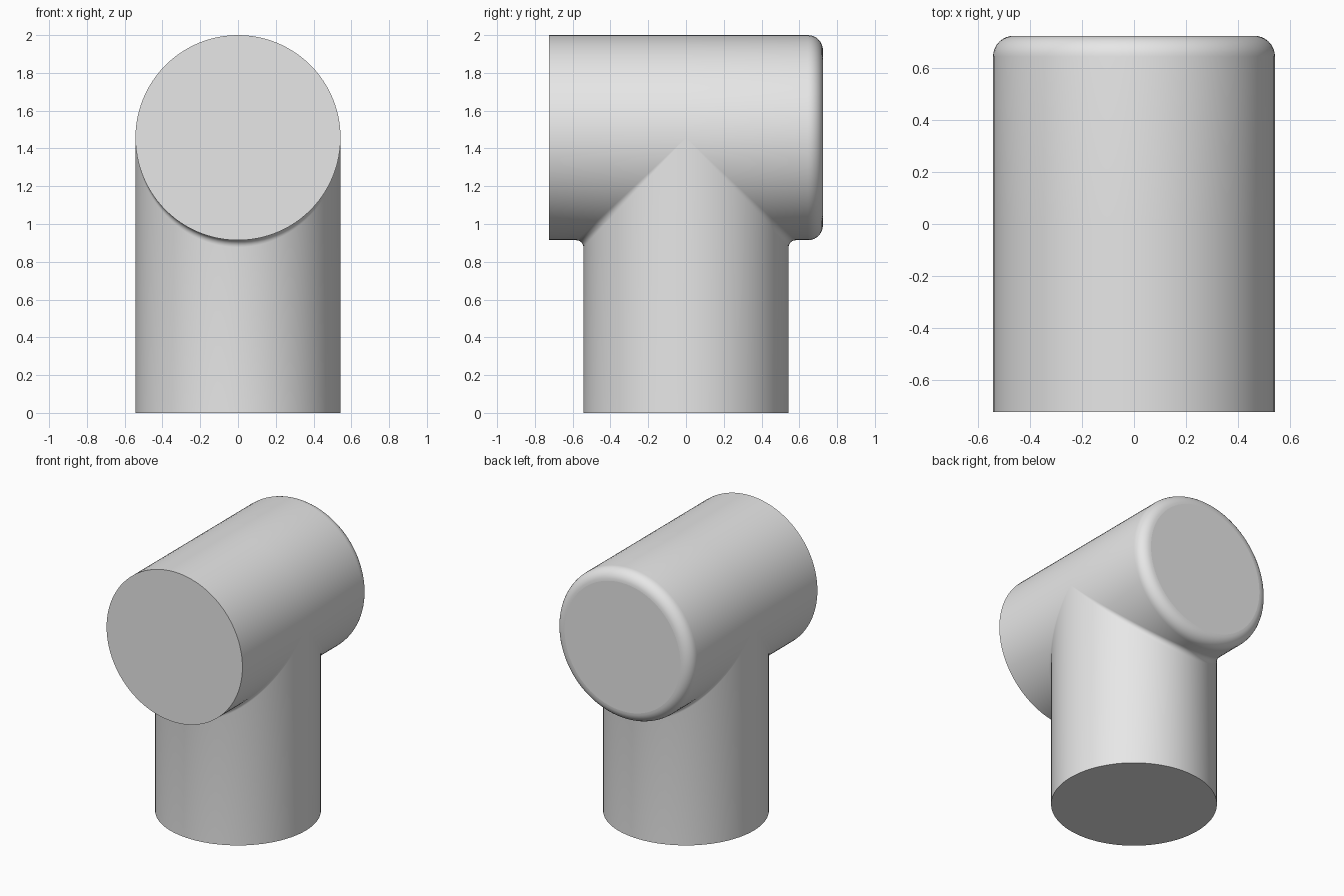
import bpy, bmesh
from math import sin, cos, pi
from mathutils import Vector

cube = bpy.data.objects.get("Cube")
if cube:
    bpy.data.objects.remove(cube, do_unlink=True)

RADIUS = 0.543            # both pipes
HALF_LENGTH = 0.725       # horizontal pipe
AXIS_Z = 2 - RADIUS
FILLET = 0.037            # inner blend where the pipes meet
ROUND = 0.08              # rounded rear edge
HALF_SEGMENTS = 48
FILLET_STEPS = 6
ROUND_STEPS = 8


def rear_edge(direction):
    """Points along the rounded rear end, in one radial direction."""
    points = []
    for k in range(ROUND_STEPS + 1):
        t = k / ROUND_STEPS * pi / 2
        p = direction * (RADIUS - ROUND + ROUND * cos(t))
        points.append(p + Vector((0, HALF_LENGTH - ROUND + ROUND * sin(t), AXIS_Z)))
    return points


def upper_path(a):
    """Front to rear along the upper half of the horizontal pipe."""
    d = Vector((cos(a), 0, sin(a)))
    start = d * RADIUS + Vector((0, 0, AXIS_Z))
    return [start - Vector((0, HALF_LENGTH, 0)), start] + rear_edge(d)


def lower_path(a, side):
    """Up the stem, around the fillet and out to one end of the top pipe."""
    c, s = cos(a), abs(sin(a))
    stem_normal = Vector((c, side * s, 0))
    top_normal = Vector((c, 0, -s))
    centre = Vector((c, side * s, -s)) * (RADIUS + FILLET) + Vector((0, 0, AXIS_Z))
    path = [stem_normal * RADIUS]
    for k in range(FILLET_STEPS + 1):
        t = k / FILLET_STEPS
        path.append(centre - FILLET * stem_normal.slerp(top_normal, t))
    if side > 0:
        return path + rear_edge(top_normal)
    return path + [top_normal * RADIUS + Vector((0, -HALF_LENGTH, AXIS_Z))]


def skin(bm, paths):
    """Join neighbouring paths with faces."""
    rows = [[bm.verts.new(p) for p in path] for path in paths]
    for r0, r1 in zip(rows, rows[1:]):
        for i in range(len(r0) - 1):
            bm.faces.new((r0[i], r1[i], r1[i + 1], r0[i + 1]))


# Shell of the joined pipes
angles = [pi * i / HALF_SEGMENTS for i in range(HALF_SEGMENTS + 1)]
bm = bmesh.new()
skin(bm, [upper_path(a) for a in angles])
for side in (1, -1):
    skin(bm, [lower_path(a, side) for a in angles])
bmesh.ops.remove_doubles(bm, verts=bm.verts, dist=0.0002)

# Flat end caps
bmesh.ops.holes_fill(bm, edges=[e for e in bm.edges if e.is_boundary], sides=0)
bmesh.ops.recalc_face_normals(bm, faces=bm.faces)
mesh = bpy.data.meshes.new("pipe_tee")
bm.to_mesh(mesh)
bm.free()
tee = bpy.data.objects.new("pipe_tee", mesh)
bpy.context.collection.objects.link(tee)

# Plain grey material
grey = bpy.data.materials.new("light_grey")
grey.use_nodes = True
colour = (0.8, 0.8, 0.8, 1)
grey.diffuse_color = colour
grey.node_tree.nodes["Principled BSDF"].inputs["Base Color"].default_value = colour
mesh.materials.append(grey)

# Smooth walls, flat caps
bpy.ops.object.select_all(action='DESELECT')
tee.select_set(True)
bpy.context.view_layer.objects.active = tee
bpy.ops.object.shade_smooth_by_angle()
for face in mesh.polygons:
    if len(face.vertices) > 4:
        face.use_smooth = False
